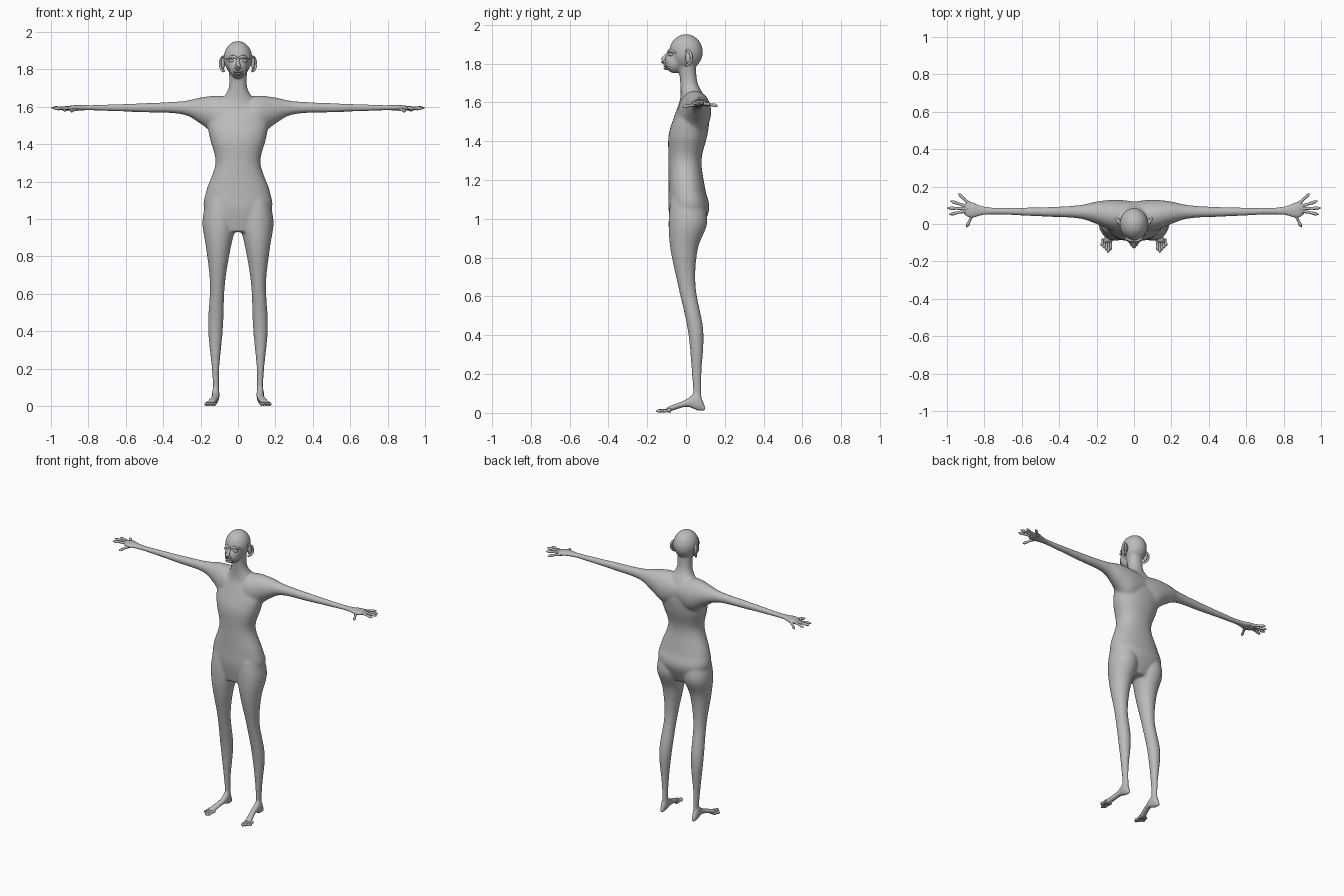
import bpy, bmesh, math
from mathutils import Vector, Matrix

default_cube = bpy.data.objects.get("Cube")
if default_cube:
    bpy.data.objects.remove(default_cube, do_unlink=True)

colour = (0.5, 0.5, 0.5, 1)
grey = bpy.data.materials.new("matte_grey")
grey.use_nodes = True
grey.diffuse_color = colour
grey.node_tree.nodes["Principled BSDF"].inputs["Base Color"].default_value = colour


def smooth_rows(rows, steps=6):
    """Pass a smooth spline through rows of numbers."""
    result = []
    last = len(rows) - 1
    for index in range(last):
        before = rows[max(index - 1, 0)]
        start, end = rows[index], rows[index + 1]
        after = rows[min(index + 2, last)]
        for step in range(steps):
            t = step / steps
            ease = t * t * (3 - 2 * t)
            leave, arrive = t * (1 - t) ** 2 / 2, t * t * (t - 1) / 2
            result.append([b + ease * (c - b) + leave * (c - a) + arrive * (d - b)
                           for a, b, c, d in zip(before, start, end, after)])
    result.append(list(rows[last]))
    return result


def skin(bm, rings):
    """Bridge rings of points into a closed shell."""
    loops = [[bm.verts.new(point) for point in ring] for ring in rings]
    faces = [bm.faces.new(loops[0]), bm.faces.new(loops[-1])]
    for lower, upper in zip(loops, loops[1:]):
        for k in range(len(lower)):
            faces.append(bm.faces.new((lower[k - 1], lower[k], upper[k], upper[k - 1])))
    bmesh.ops.recalc_face_normals(bm, faces=faces)


def circle(sides):
    return [(math.cos(math.tau * k / sides), math.sin(math.tau * k / sides)) for k in range(sides)]


def loft(bm, axis, rows, side=1, squareness=1.0):
    """Each row: position on the axis, then the extent on both other axes."""
    others = [name for name in "xyz" if name != axis]
    rings = []
    for place, low_u, high_u, low_v, high_v in smooth_rows(rows):
        ring = []
        for c, s in circle(32):
            u = math.copysign(abs(c) ** squareness, c)
            v = math.copysign(abs(s) ** squareness, s)
            point = {axis: place,
                     others[0]: (low_u + high_u + u * (high_u - low_u)) / 2,
                     others[1]: (low_v + high_v + v * (high_v - low_v)) / 2}
            ring.append((point["x"] * side, point["y"], point["z"]))
        rings.append(ring)
    skin(bm, rings)


def tube(bm, points, radii):
    """Round tube through points with a radius at each."""
    rows = smooth_rows([(*point, radius) for point, radius in zip(points, radii)])
    centres = [Vector(row[:3]) for row in rows]
    rings = []
    for index, centre in enumerate(centres):
        ahead = centres[min(index + 1, len(centres) - 1)]
        behind = centres[max(index - 1, 0)]
        turn = (ahead - behind).to_track_quat("Z", "Y")
        rings.append([centre + turn @ Vector((c, s, 0)) * rows[index][3] for c, s in circle(12)])
    skin(bm, rings)


def digit(bm, root, tip):
    """Slim finger or toe with a swollen tip."""
    stations = (0, 0.5, 0.8, 1)
    tube(bm, [root.lerp(tip, station) for station in stations], (0.012, 0.007, 0.009, 0.002))


def ball(bm, centre, size):
    placing = Matrix.Translation(centre) @ Matrix.Diagonal((*size, 1))
    bmesh.ops.create_uvsphere(bm, u_segments=24, v_segments=16, radius=1, matrix=placing)


def finish(bm, name, mirrored=False):
    mesh = bpy.data.meshes.new(name)
    bm.to_mesh(mesh)
    bm.free()
    mesh.materials.append(grey)
    for face in mesh.polygons:
        face.use_smooth = True
    part = bpy.data.objects.new(name, mesh)
    bpy.context.collection.objects.link(part)
    if mirrored:
        part.modifiers.new("Mirror", "MIRROR").use_mirror_merge = False
    return part


# Torso and neck: height, half width, front, back
torso = [(0.93, 0.1, -0.07, 0.07), (1.05, 0.18, -0.09, 0.12), (1.15, 0.17, -0.09, 0.1),
         (1.3, 0.12, -0.09, 0.08), (1.43, 0.15, -0.09, 0.11), (1.53, 0.16, -0.06, 0.12),
         (1.62, 0.1, -0.03, 0.1), (1.7, 0.05, -0.03, 0.06), (1.8, 0.05, -0.04, 0.05)]
body = bmesh.new()
loft(body, "z", [(z, -half, half, front, back) for z, half, front, back in torso], squareness=0.9)

# Skull and lower face
ball(body, (0, 0, 1.86), (0.077, 0.087, 0.092))
ball(body, (0, -0.06, 1.81), (0.05, 0.05, 0.06))

# Limbs
leg = [(1.1, 0.02, 0.17, -0.08, 0.09), (0.98, 0.01, 0.19, -0.09, 0.11), (0.84, 0.04, 0.17, -0.08, 0.06),
       (0.65, 0.07, 0.15, -0.04, 0.05), (0.42, 0.08, 0.16, 0.01, 0.09), (0.2, 0.1, 0.14, 0.03, 0.08),
       (0.04, 0.1, 0.13, 0.04, 0.08)]
foot = [(0.1, 0.11, 0.13, 0.01, 0.03), (0.06, 0.1, 0.14, 0.01, 0.11),
        (0, 0.1, 0.14, 0.03, 0.07), (-0.1, 0.12, 0.17, 0, 0.03)]
arm = [(0, -0.03, 0.12, 1.48, 1.64), (0.1, -0.04, 0.13, 1.44, 1.66), (0.2, 0, 0.12, 1.51, 1.65),
       (0.3, 0.03, 0.1, 1.56, 1.63), (0.5, 0.04, 0.09, 1.57, 1.62), (0.77, 0.05, 0.09, 1.58, 1.61),
       (0.87, 0.03, 0.12, 1.58, 1.61), (0.91, 0.05, 0.11, 1.58, 1.6)]
for side in (1, -1):
    loft(body, "z", leg, side)
    loft(body, "y", foot, side)
    loft(body, "x", arm, side)

# Fuse the body into one soft skin
body_part = finish(body, "body")
fuse = body_part.modifiers.new("Fuse", "REMESH")
fuse.mode = "VOXEL"
fuse.voxel_size = 0.0065
fuse.use_smooth_shade = True
soften = body_part.modifiers.new("Soften", "SMOOTH")
soften.factor = 0.5
soften.iterations = 14

# Fingers fan out from the palm, the middle one longest
fingers = bmesh.new()
palm = Vector((0.85, 0.08, 1.595))
for degrees in (-65, -12, 2, 18, 43):
    angle = math.radians(degrees)
    reach = 0.15 * (1 - abs(angle) / 4)
    tip = palm + Vector((reach * math.cos(angle), reach * math.sin(angle), -abs(angle) / 60))
    digit(fingers, palm.lerp(tip, 0.25), tip)
finish(fingers, "fingers", mirrored=True)

# Toes
toes = bmesh.new()
for index in range(5):
    root = Vector((0.126 + index * 0.009, -0.08, 0.014))
    tip = Vector((0.126 + index * 0.012, -0.155 + abs(index - 1) / 80, 0.009))
    digit(toes, root, tip)
finish(toes, "toes", mirrored=True)

# Ears: inner shell with a curved rim
ears = bmesh.new()
ball(ears, (0.08, 0.014, 1.833), (0.01, 0.018, 0.034))
rim = []
for step in range(7):
    angle = math.pi * step / 6
    bulge = math.sin(angle)
    rim.append((0.075 + bulge / 50, bulge / 35, 1.83 + math.cos(angle) / 26))
tube(ears, rim, [0.007] * len(rim))
finish(ears, "ears", mirrored=True)

# Brows and eyes
brows = bmesh.new()
tube(brows, [(0.005, -0.09, 1.86), (0.03, -0.083, 1.868), (0.06, -0.05, 1.855)], (0.007, 0.008, 0.004))
finish(brows, "brow_ridges", mirrored=True)
eyes = bmesh.new()
ball(eyes, (0.034, -0.078, 1.846), (0.017, 0.013, 0.008))
finish(eyes, "eyes", mirrored=True)

# Nose with nostril wings
nose = bmesh.new()
tube(nose, [(0, -0.085, 1.86), (0, -0.118, 1.818), (0, -0.1, 1.797)], (0.006, 0.013, 0.006))
for side in (1, -1):
    ball(nose, (side * 0.013, -0.107, 1.809), (0.009, 0.012, 0.007))
finish(nose, "nose")

# Lips
lips = bmesh.new()
for height in (1.775, 1.787):
    ball(lips, (0, -0.098, height), (0.026, 0.018, 0.007))
finish(lips, "lips")
